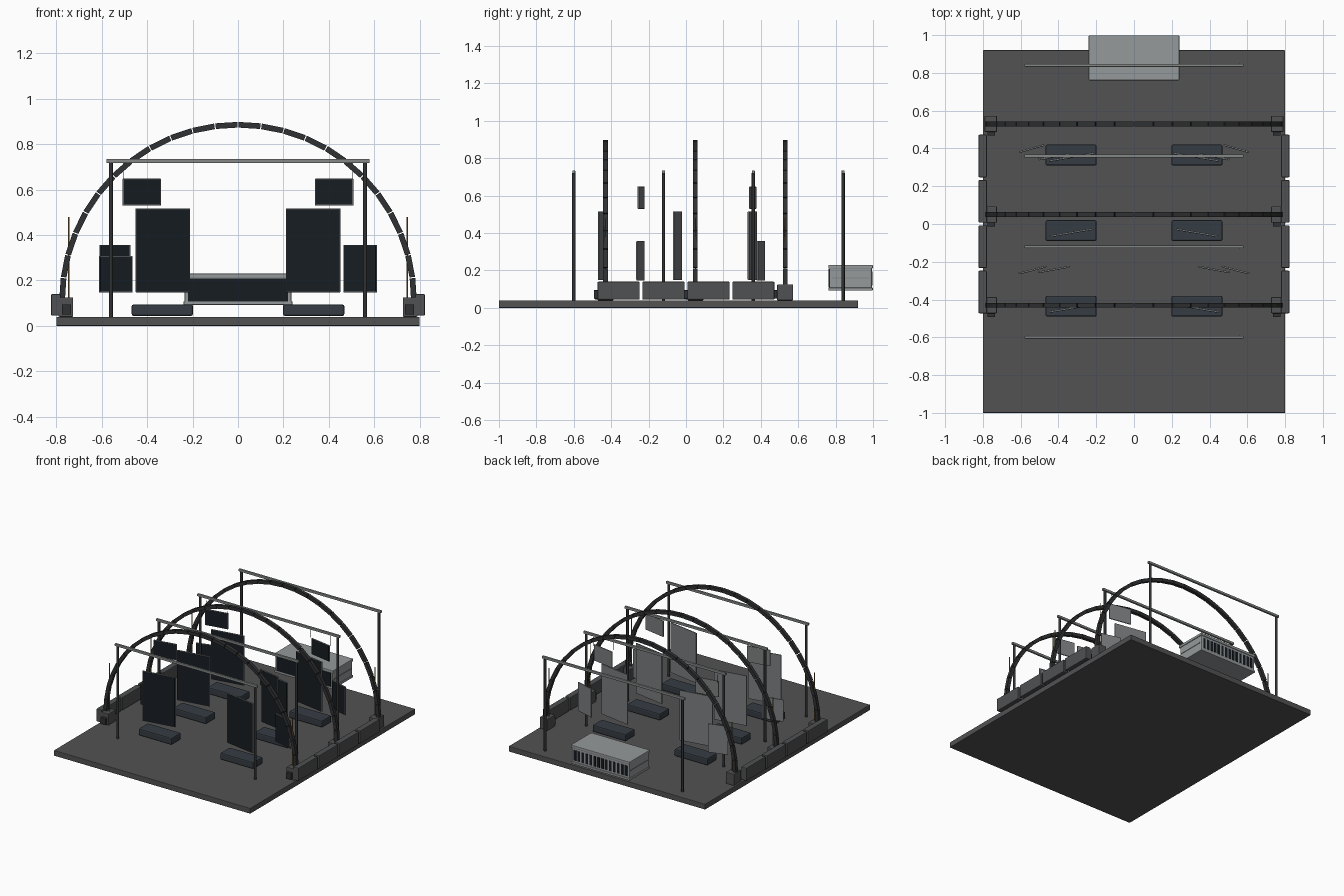
import bpy, bmesh, math
from mathutils import Matrix, Vector

if "Cube" in bpy.data.objects:
    bpy.data.objects.remove(bpy.data.objects["Cube"])


def mat(name, r, g, b):
    m = bpy.data.materials.new(name)
    m.diffuse_color = (r, g, b, 1)
    m.use_nodes = True
    m.node_tree.nodes["Principled BSDF"].inputs["Base Color"].default_value = m.diffuse_color
    return m


FLOOR = mat("floor_grey", .085, .085, .088)
DARK = mat("dark_metal", .03, .031, .033)
STONE = mat("block_grey", .08, .082, .085)
BLUE = mat("plinth_slate", .035, .045, .055)
GLASS = mat("screen_black", .008, .012, .016)
BACK = mat("screen_back", .2, .21, .215)
STEEL = mat("light_steel", .3, .32, .325)
BEAM = mat("beam_grey", .24, .25, .25)
BRASS = mat("brass", .3, .18, .06)


def finish(name, bm, material, bevel=0):
    me = bpy.data.meshes.new(name)
    bm.to_mesh(me)
    bm.free()
    ob = bpy.data.objects.new(name, me)
    bpy.context.collection.objects.link(ob)
    me.materials.append(material)
    if bevel:
        mod = ob.modifiers.new("bevel", "BEVEL")
        mod.width, mod.segments = bevel, 2
    return ob


def box(name, center, size, material, bevel=0, yaw=0):
    bm = bmesh.new()
    m = (Matrix.Translation(center) @ Matrix.Rotation(yaw, 4, 'Z')
         @ Matrix.Diagonal((*size, 1)))
    bmesh.ops.create_cube(bm, size=1, matrix=m)
    return finish(name, bm, material, bevel)


def rod(name, a, b, radius, material, sides=12):
    a, b = Vector(a), Vector(b)
    d = b - a
    bm = bmesh.new()
    m = Matrix.Translation((a + b) / 2) @ d.to_track_quat('Z', 'Y').to_matrix().to_4x4()
    bmesh.ops.create_cone(bm, cap_ends=True, segments=sides, radius1=radius,
                          radius2=radius, depth=d.length, matrix=m)
    for f in bm.faces:
        f.smooth = len(f.verts) == 4
    return finish(name, bm, material)


def screen(name, side, x, y, z0, z1, width, slope):
    # thin grey housing with a black panel facing the front
    yaw = -side * slope
    normal = Matrix.Rotation(yaw, 3, 'Z') @ Vector((0, -1, 0))
    c = Vector((side * x, y, (z0 + z1) / 2))
    h = z1 - z0
    box(name + "_housing", c, (width, .008, h), BACK, .0015, yaw)
    box(name + "_face", c + normal * .004, (width - .008, .003, h - .008), GLASS, 0, yaw)


# floor slab
box("floor", (0, -.04, .02), (1.6, 1.92, .04), FLOOR, .003)

# segmented arches with feet
R0, R1, CZ, N = .762, .787, .111, 24
for y in (-.43, .05, .53):
    bm = bmesh.new()
    for i in range(N):
        a0 = math.pi * i / N + .003
        a1 = math.pi * (i + 1) / N - .003
        vs = []
        for yy in (y - .0125, y + .0125):
            for r, a in ((R0, a0), (R1, a0), (R1, a1), (R0, a1)):
                vs.append(bm.verts.new((r * math.cos(a), yy, CZ + r * math.sin(a))))
        for q in ((0, 1, 2, 3), (7, 6, 5, 4), (0, 4, 5, 1), (1, 5, 6, 2),
                  (2, 6, 7, 3), (3, 7, 4, 0)):
            bm.faces.new([vs[k] for k in q])
    bmesh.ops.recalc_face_normals(bm, faces=bm.faces)
    finish("arch_segments", bm, DARK)
    for s in (-1, 1):
        box("arch_foot", (s * .758, y, .0825), (.065, .085, .085), STONE, .004)
        box("foot_box", (s * .755, y - .05, .072), (.04, .025, .045), DARK, .002)
        rod("mast", (s * .745, y, .12), (s * .745, y, .48), .003, BRASS, 8)

# low wall blocks along both sides
for s in (-1, 1):
    for y in (-.36, -.12, .12, .36):
        box("wall_block", (s * .801, y, .0925), (.043, .225, .095), STONE, .004)

# goal-shaped gantries
for y in (-.6, -.12, .36, .84):
    for s in (-1, 1):
        rod("gantry_post", (s * .56, y, .04), (s * .56, y, .72), .009, DARK)
    box("gantry_beam", (0, y, .726), (1.16, .016, .018), BEAM, .003)

# plinths and tall screens
for s in (-1, 1):
    for y in (-.435, -.035, .365):
        box("plinth", (s * .333, y, .069), (.27, .11, .05), BLUE, .008)
        screen("tall_screen", s, .331, y - .01, .148, .516, .243, .17)

    # high screens, hung by fine wires
    for y in (-.24, .357):
        screen("high_screen", s, .424, y, .53, .648, .17, .18)
    for x in (.337, .505):
        rod("hanging_wire", (s * x, .357, .64), (s * x, .36, .72), .001, DARK, 6)

    # low outer screens
    screen("outer_screen", s, .538, -.243, .147, .357 if s > 0 else .308, .152, .25)
    screen("outer_screen_rear", s, .542, .4, .147, .357, .14, .28)

# rear cabinet with lid, dark front opening and vent slots
box("cabinet_body", (0, .88, .157), (.47, .228, .125), STEEL, .008)
box("cabinet_lid", (0, .88, .22), (.48, .238, .02), STEEL, .004)
box("cabinet_base", (0, .88, .1), (.48, .238, .016), STEEL, .004)
box("cabinet_front", (0, .766, .158), (.44, .006, .1), GLASS)
for s in (-1, 1):
    box("cabinet_side_trim", (s * .235, .88, .16), (.006, .2, .006), BEAM)
for i in range(14):
    box("vent_slot", (-.208 + i * .032, .993, .158), (.02, .006, .075), GLASS)
